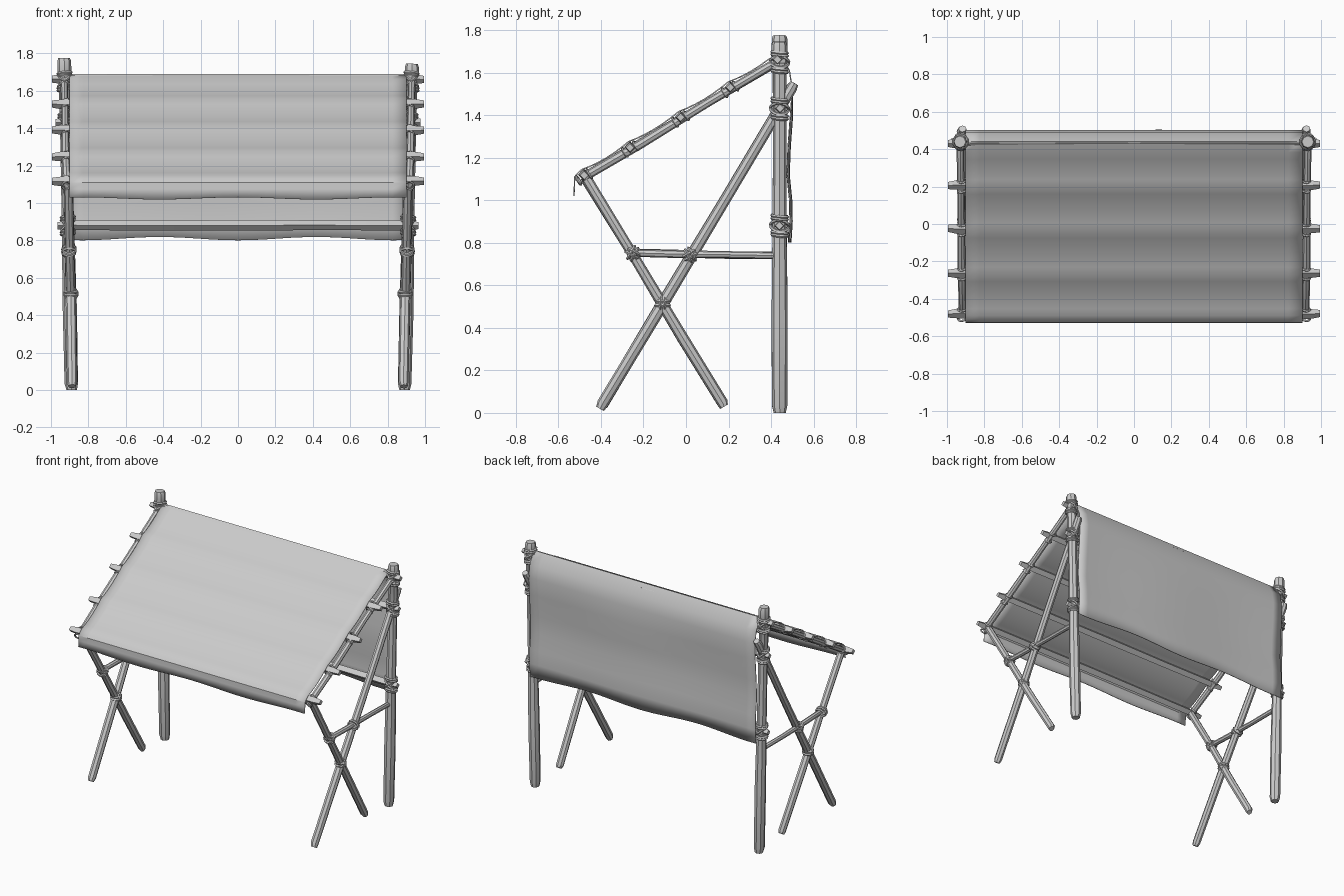
import bpy, bmesh, math, random
from mathutils import Vector

random.seed(4)
cube = bpy.data.objects.get("Cube")
if cube:
    bpy.data.objects.remove(cube, do_unlink=True)

grey = bpy.data.materials.new("plain grey")
grey.use_nodes = True
grey.diffuse_color = (0.6, 0.6, 0.6, 1)
grey.node_tree.nodes["Principled BSDF"].inputs["Base Color"].default_value = (0.6, 0.6, 0.6, 1)


def finish(name, bm, angle=30):
    bmesh.ops.recalc_face_normals(bm, faces=bm.faces)
    mesh = bpy.data.meshes.new(name)
    bm.to_mesh(mesh)
    bm.free()
    ob = bpy.data.objects.new(name, mesh)
    bpy.context.collection.objects.link(ob)
    mesh.materials.append(grey)
    bpy.ops.object.select_all(action='DESELECT')
    ob.select_set(True)
    bpy.context.view_layer.objects.active = ob
    bpy.ops.object.shade_smooth_by_angle(angle=math.radians(angle))
    return ob


def pole(name, a, b, profile, sides=8, wobble=0.003):
    """Sweep a many-sided ring from a to b; profile holds (fraction, radius) pairs."""
    a, b = Vector(a), Vector(b)
    axis = (b - a).normalized()
    u = axis.cross(Vector((0, 1, 0)) if abs(axis.y) < 0.5 else Vector((1, 0, 0))).normalized()
    v = axis.cross(u)
    bm = bmesh.new()
    rings = []
    for t, r in profile:
        shift = (u * random.uniform(-1, 1) + v * random.uniform(-1, 1)) * wobble
        turns = [2 * math.pi * i / sides for i in range(sides)]
        rings.append([bm.verts.new(a.lerp(b, t) + shift + (u * math.cos(k) + v * math.sin(k)) * r)
                      for k in turns])
    for low, high in zip(rings, rings[1:]):
        for i in range(sides):
            j = (i + 1) % sides
            bm.faces.new((low[i], low[j], high[j], high[i]))
    bm.faces.new(rings[0])
    bm.faces.new(rings[-1])
    return finish(name, bm)


def stick(r):
    """Rounded-off stick profile with slight swelling."""
    return [(0, r * 0.75), (0.015, r), (0.3, r * 1.03), (0.65, r * 0.92), (0.985, r * 0.95), (1, r * 0.75)]


def add_ring(bm, centre, axis, radius, tube=0.008, steps=12, sides=5):
    """One loop of rope around an axis."""
    axis = Vector(axis).normalized()
    u = axis.orthogonal().normalized()
    v = axis.cross(u)
    rows = []
    for i in range(steps):
        k = 2 * math.pi * i / steps
        out = u * math.cos(k) + v * math.sin(k)
        rows.append([bm.verts.new(Vector(centre) + out * (radius + tube * math.cos(m))
                                  + axis * tube * math.sin(m))
                     for m in (2 * math.pi * j / sides for j in range(sides))])
    for i in range(steps):
        p, q = rows[i], rows[(i + 1) % steps]
        for j in range(sides):
            n = (j + 1) % sides
            bm.faces.new((p[j], q[j], q[n], p[n]))


# Side frames: post, crossed legs, rafter and brace
post_profile = [(0, 0.028), (0.02, 0.036), (0.25, 0.038), (0.5, 0.033), (0.75, 0.031),
                (0.94, 0.032), (0.945, 0.037), (0.99, 0.037), (1, 0.031)]
rafter_front, rafter_back = Vector((0, -0.48, 1.105)), Vector((0, 0.43, 1.65))
slope = rafter_back - rafter_front
bar_fractions = (0.0, 0.24, 0.5, 0.755, 1.0)

for side, s, top in (("left", 1, 1.745), ("right", -1, 1.775)):
    pole(side + "_back_post", (s * 0.89, 0.44, 0), (s * 0.93, 0.44, top), post_profile, wobble=0.001)
    pole(side + "_long_leg", (s * 0.885, -0.405, 0.02), (s * 0.92, 0.51, 1.55), stick(0.027))
    pole(side + "_short_leg", (s * 0.885, 0.18, 0.03), (s * 0.91, -0.475, 1.11), stick(0.026))
    pole(side + "_rafter", (s * 0.915, -0.49, 1.1), (s * 0.93, 0.44, 1.657), stick(0.021))
    pole(side + "_brace", (s * 0.905, -0.27, 0.752), (s * 0.905, 0.44, 0.738), stick(0.018))

    # Rope lashings at every joint
    bm = bmesh.new()
    leg = Vector((0, 0.51, 0.86))
    back = Vector((0, -0.51, 0.86))
    level = Vector((0, 1, 0))
    for x, y, z, d1, d2 in ((0.893, -0.11, 0.515, leg, back), (0.905, 0.02, 0.742, leg, level),
                            (0.903, -0.25, 0.75, back, level)):
        for off in (-0.009, 0.009):
            for axis in (d1.normalized() + d2.normalized(), d1.normalized() - d2.normalized()):
                axis.normalize()
                add_ring(bm, Vector((s * x, y, z)) + axis * off, axis, 0.033)
    for z in (1.65, 1.43, 0.88):
        x = s * (0.89 + 0.04 * z / top)
        for off in (-0.045, -0.032, 0.032, 0.045):
            add_ring(bm, (x, 0.44, z + off), (0.1 * s, 0.1, 1), 0.037)
        for tilt in (-0.8, 0.8):
            add_ring(bm, (x, 0.44, z), (tilt, 0.1, 1), 0.043)
    for t in bar_fractions[:-1]:
        p = rafter_front + slope * t + Vector((s * 0.918, 0, 0.004))
        for off in (-0.03, 0.03):
            add_ring(bm, p + slope.normalized() * off, slope + Vector((s * 0.2, 0, 0)), 0.023, 0.006)
    finish(side + "_rope_lashings", bm, 60)

# Square crossbars carrying the cloth
bar_profile = [(0, 0.019), (0.025, 0.026), (0.25, 0.026), (0.5, 0.028), (0.75, 0.026), (0.975, 0.026), (1, 0.019)]
bars = [(p.y, p.z + 0.012, 0.995) for p in (rafter_front + slope * t for t in bar_fractions)]
bars += [(0.44, 1.43, 0.975), (0.44, 0.88, 0.965)]
for i, (y, z, reach) in enumerate(bars):
    pole(f"crossbar_{i + 1}", (-reach, y, z), (reach, y, z), bar_profile, sides=4, wobble=0.002)

# Cloth profile: hanging flap, sagging spans between bars, then the back drop
path = [(-0.527, 1.025), (-0.524, 1.075), (-0.523, 1.11), (-0.508, 1.128)]
tops = [(y - 0.008, z + 0.028) for y, z, reach in bars[:5]]
for (y0, z0), (y1, z1) in zip(tops, tops[1:]):
    for i in range(6):
        t = i / 6
        path.append((y0 + (y1 - y0) * t, z0 + (z1 - z0) * t - 0.056 * t * (1 - t)))
path += [(0.44, 1.688), (0.486, 1.61), (0.5, 1.52), (0.496, 1.4), (0.485, 1.25), (0.48, 1.12),
         (0.492, 1.0), (0.494, 0.9), (0.488, 0.81)]

bm = bmesh.new()
columns = 24
grid = []
for k, (y, z) in enumerate(path):
    row = []
    for c in range(columns + 1):
        x = -0.9 + 1.8 * c / columns
        dip = 0
        if k == 0:
            dip = 0.006 * math.cos(x * 7.5)
        elif k == len(path) - 1:
            dip = -0.009 * math.cos(x * 7.5)
        ripple = 0.005 * math.sin(x * 5 + 1) if k > len(path) - 7 else 0
        row.append(bm.verts.new((x, y + ripple, z + dip)))
    grid.append(row)
for low, high in zip(grid, grid[1:]):
    for c in range(columns):
        bm.faces.new((low[c], low[c + 1], high[c + 1], high[c]))
cloth = finish("awning_cloth", bm, 30)
thick = cloth.modifiers.new("thickness", 'SOLIDIFY')
thick.thickness = 0.006
thick.offset = 0
